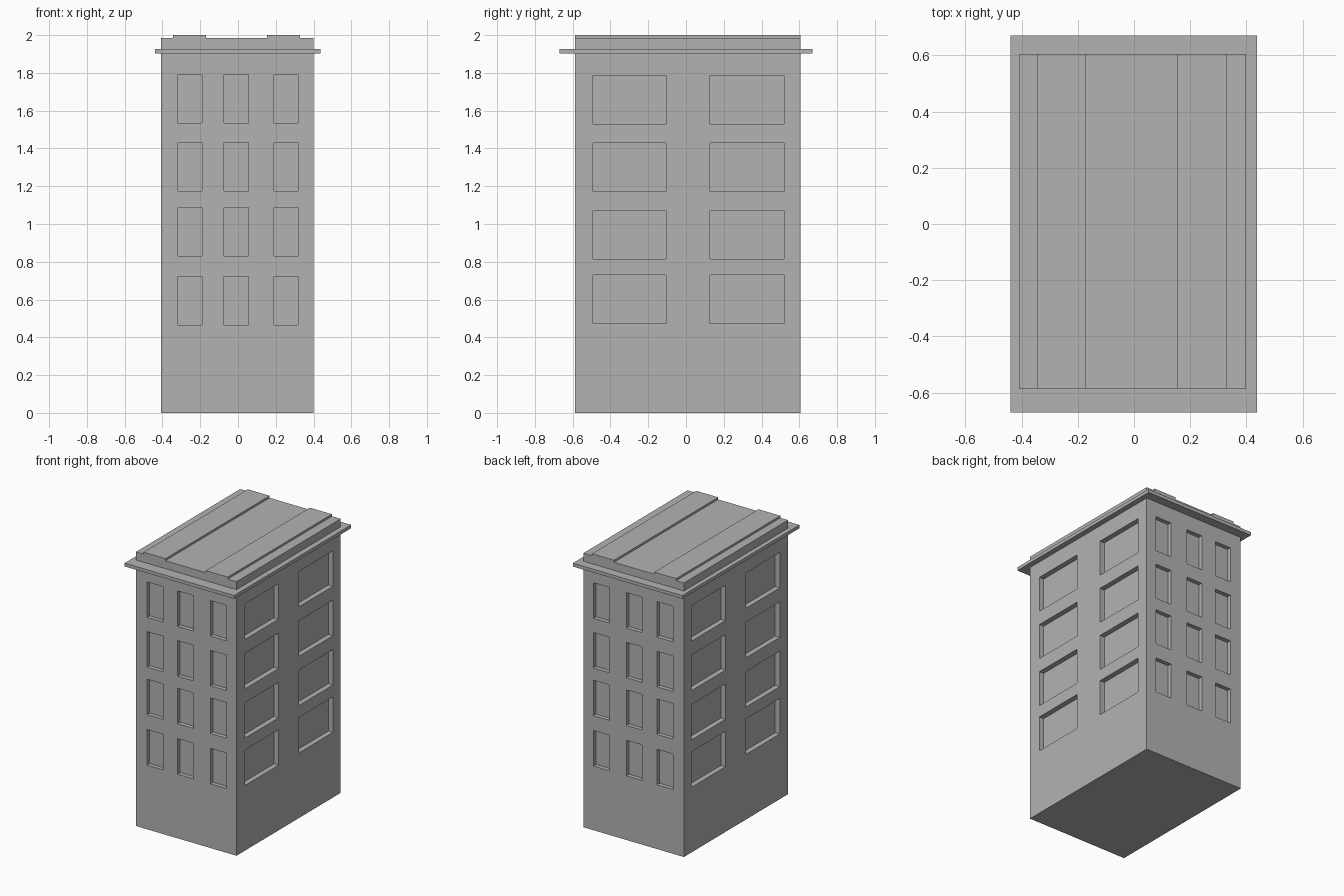
import bpy
import bmesh
from mathutils import Matrix, Vector

default_cube = bpy.data.objects.get("Cube")
if default_cube:
    bpy.data.objects.remove(default_cube, do_unlink=True)

# One plain grey for the whole building
grey = bpy.data.materials.new("plain_grey")
grey.use_nodes = True
colour = (0.45, 0.45, 0.45, 1)
grey.diffuse_color = colour
grey.node_tree.nodes["Principled BSDF"].inputs["Base Color"].default_value = colour


def add_box(bm, xs, ys, zs):
    """Add a box spanning three (low, high) ranges."""
    size = Vector([r[1] - r[0] for r in (xs, ys, zs)])
    centre = Vector([(r[0] + r[1]) / 2 for r in (xs, ys, zs)])
    bmesh.ops.create_cube(bm, size=1, matrix=Matrix.Translation(centre) @ Matrix.Diagonal(size.to_4d()))


def make_object(name, boxes):
    mesh = bpy.data.meshes.new(name)
    bm = bmesh.new()
    for box in boxes:
        add_box(bm, *box)
    bm.to_mesh(mesh)
    bm.free()
    mesh.materials.append(grey)
    obj = bpy.data.objects.new(name, mesh)
    bpy.context.scene.collection.objects.link(obj)
    return obj


# Walls
LEFT, RIGHT = -0.407, 0.399
FRONT, BACK = -0.587, 0.605
walls = make_object("walls", [((LEFT, RIGHT), (FRONT, BACK), (0, 1.985))])

# Window recesses: narrow ones front and back, wide ones on both sides
narrow_columns = [(-0.318, -0.19), (-0.073, 0.055), (0.19, 0.318)]
narrow_floors = [0.465, 0.83, 1.175, 1.535]
wide_columns = [(-0.492, -0.105), (0.128, 0.518)]
wide_floors = [0.472, 0.815, 1.172, 1.53]
HEIGHT, NARROW_DEPTH, WIDE_DEPTH, OUT = 0.257, 0.03, 0.037, 0.05

recesses = []
for z in narrow_floors:
    for column in narrow_columns:
        recesses.append((column, (FRONT - OUT, FRONT + NARROW_DEPTH), (z, z + HEIGHT)))
        recesses.append((column, (BACK - NARROW_DEPTH, BACK + OUT), (z, z + HEIGHT)))
for z in wide_floors:
    for column in wide_columns:
        recesses.append(((LEFT - OUT, LEFT + WIDE_DEPTH), column, (z, z + HEIGHT)))
        recesses.append(((RIGHT - WIDE_DEPTH, RIGHT + OUT), column, (z, z + HEIGHT)))

cutter = make_object("window_cutter", recesses)
cutter.hide_render = True
cut = walls.modifiers.new("windows", "BOOLEAN")
cut.operation = "DIFFERENCE"
cut.solver = "EXACT"
cut.object = cutter
bpy.context.view_layer.objects.active = walls
bpy.ops.object.modifier_apply(modifier=cut.name)
bpy.data.objects.remove(cutter, do_unlink=True)

# Cornice and raised roof strips
make_object("cornice", [((-0.44, 0.438), (-0.67, 0.67), (1.903, 1.927))])
for name, xs in (("roof_strip_right", (-0.345, -0.17)), ("roof_strip_left", (0.153, 0.329))):
    make_object(name, [(xs, (FRONT, BACK), (1.98, 2))])
